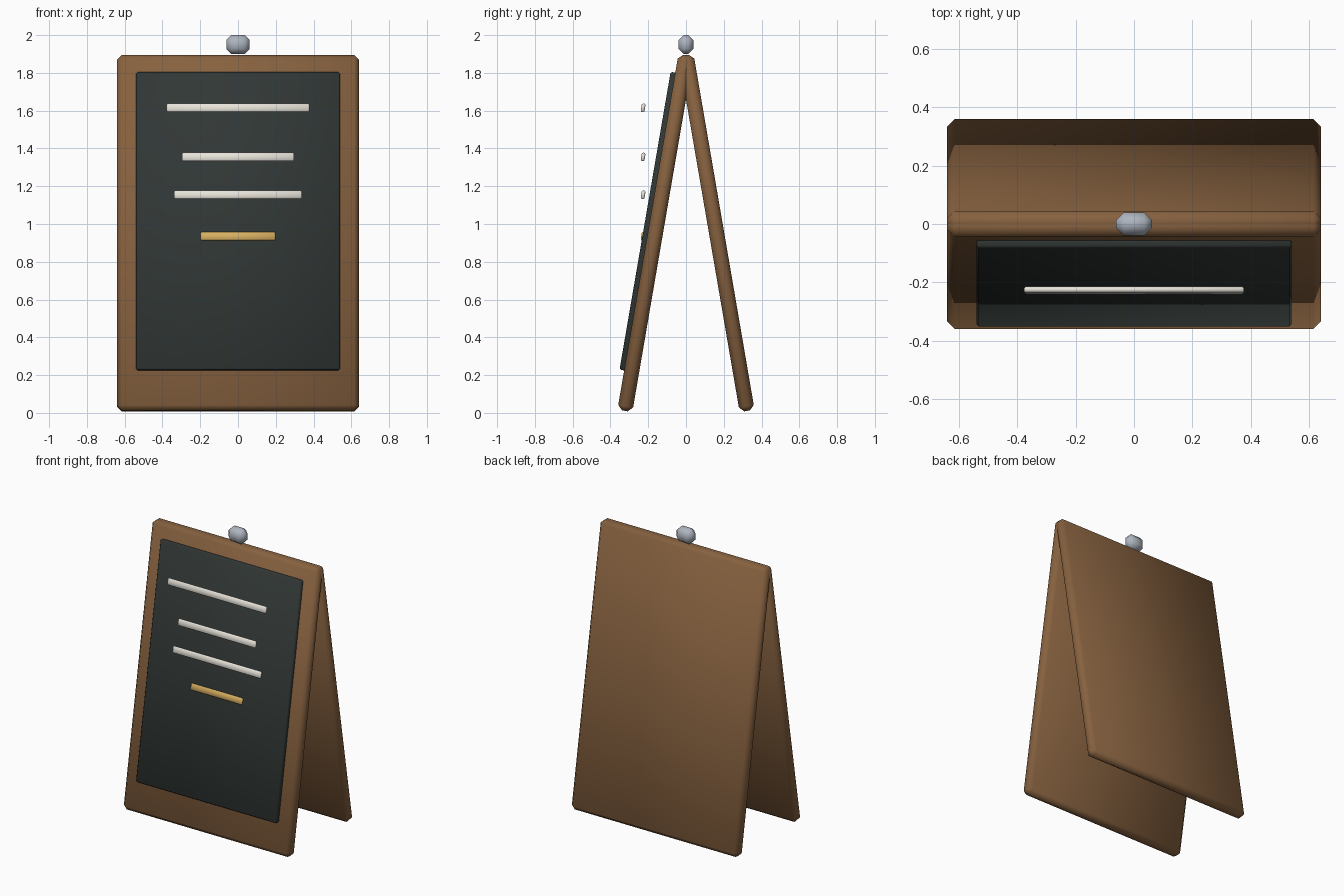
import bpy, math

if "Cube" in bpy.data.objects:
    bpy.data.objects.remove(bpy.data.objects["Cube"])

TILT = 0.17  # lean of each panel, radians


def material(name, rgb):
    m = bpy.data.materials.new(name)
    m.diffuse_color = (*rgb, 1)
    m.use_nodes = True
    m.node_tree.nodes["Principled BSDF"].inputs["Base Color"].default_value = m.diffuse_color
    return m


WOOD = material("wood", (0.24, 0.12, 0.05))
SLATE = material("slate", (0.03, 0.038, 0.036))
CHALK = material("chalk_white", (0.80, 0.77, 0.70))
YELLOW = material("chalk_yellow", (0.68, 0.43, 0.12))
METAL = material("metal", (0.42, 0.46, 0.52))


def block(name, size, loc, mat, bevel, lean=0.0):
    bpy.ops.mesh.primitive_cube_add(size=1, location=loc, rotation=(lean, 0, 0))
    o = bpy.context.object
    o.name = name
    o.scale = size
    bpy.ops.object.transform_apply(location=False, rotation=False, scale=True)
    b = o.modifiers.new("bevel", 'BEVEL')
    b.width = bevel
    b.segments = 1
    bpy.ops.object.modifier_apply(modifier="bevel")
    bpy.ops.object.shade_smooth_by_angle(angle=math.radians(50))
    o.data.materials.append(mat)
    return o


# Two wooden panels leaning together
for name, side in (("front_panel", -1), ("back_panel", 1)):
    block(name, (1.28, 0.08, 1.91), (0, side * 0.162, 0.952), WOOD, 0.025, side * TILT)

# Writing surface set onto the front panel
block("chalkboard", (1.08, 0.05, 1.60), (0, -0.192, 1.013), SLATE, 0.008, -TILT)

# Chalk strokes: height and width of each line
strokes = ((1.615, 0.755), (1.355, 0.595), (1.155, 0.675), (0.935, 0.395))
for i, (z, width) in enumerate(strokes):
    block(f"chalk_line_{i + 1}", (width, 0.02, 0.045), (0, -0.227, z),
          YELLOW if i == 3 else CHALK, 0.006, -TILT)

# Hinge knob on the ridge
block("hinge_knob", (0.124, 0.08, 0.10), (0, 0, 1.95), METAL, 0.027)
